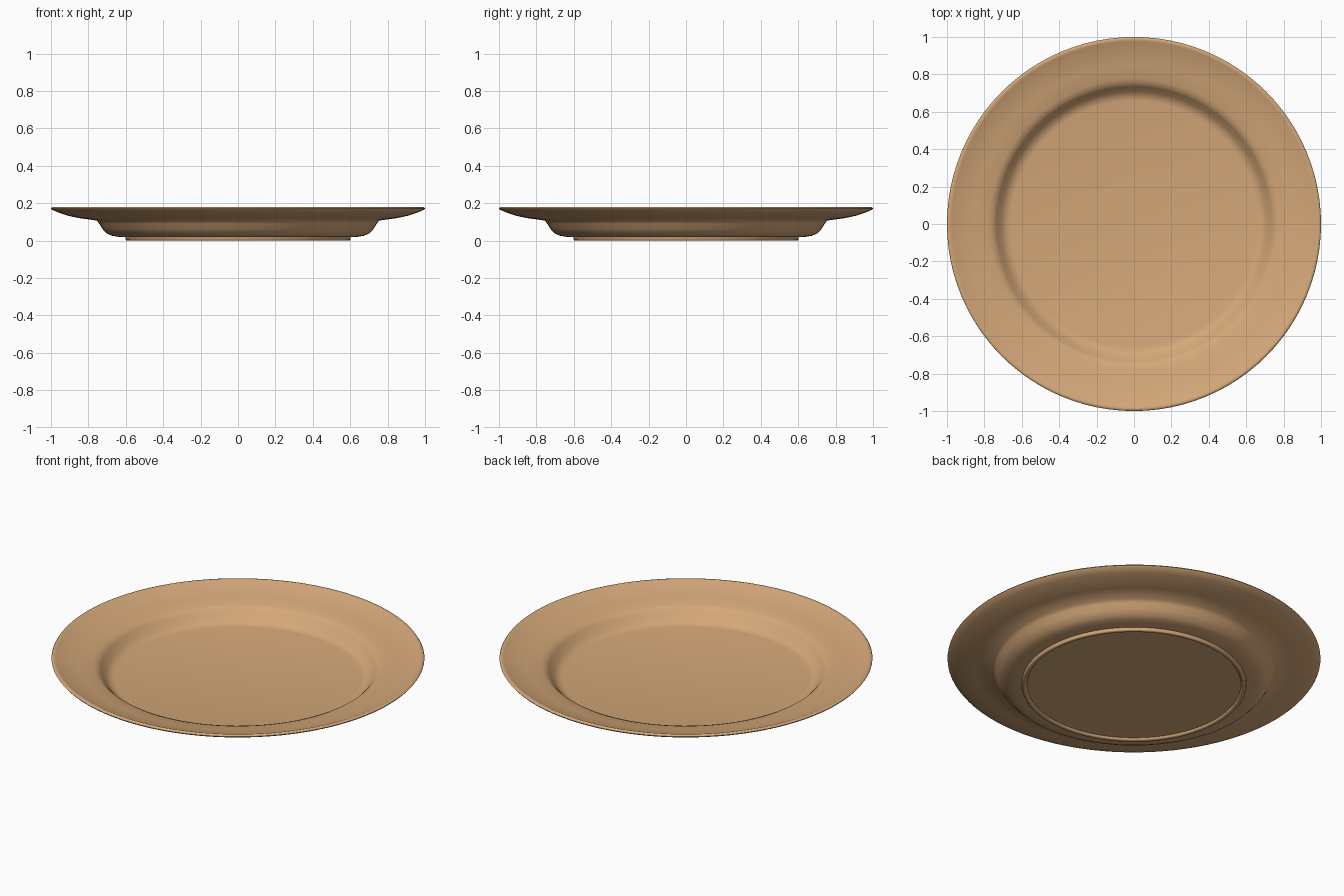
import bpy
import bmesh
import math

cube = bpy.data.objects.get("Cube")
if cube:
    bpy.data.objects.remove(cube, do_unlink=True)

# Warm tan glaze
glaze = bpy.data.materials.new("tan_glaze")
glaze.use_nodes = True
tan = (0.66, 0.39, 0.19, 1)
glaze.diffuse_color = tan
shader = next(n for n in glaze.node_tree.nodes if n.type == 'BSDF_PRINCIPLED')
shader.inputs["Base Color"].default_value = tan
shader.inputs["Roughness"].default_value = 0.5

# Half section (radius, height), from the middle of the floor over the lip to the base
floor = [(0, 0.05), (0.66, 0.05), (0.685, 0.055), (0.71, 0.073)]
rim_top = [(0.735, 0.105), (0.75, 0.12), (0.775, 0.13), (0.85, 0.142), (0.92, 0.157), (0.975, 0.176)]
lip = [(0.985, 0.18), (0.995, 0.179), (1, 0.172), (0.995, 0.165)]
underside = [(0.96, 0.15), (0.91, 0.133), (0.85, 0.12), (0.755, 0.107),
             (0.742, 0.09), (0.725, 0.062), (0.7, 0.037), (0.675, 0.026), (0.64, 0.02), (0.602, 0.018)]
foot = [(0.6, 0.004), (0.596, 0), (0.582, 0), (0.577, 0.004), (0.574, 0.012), (0, 0.012)]
profile = floor + rim_top + lip + underside + foot

# Plate: spin the section about the vertical axis
bm = bmesh.new()
verts = [bm.verts.new((r, 0, z)) for r, z in profile]
edges = [bm.edges.new(pair) for pair in zip(verts, verts[1:])]
bmesh.ops.spin(bm, geom=verts + edges, cent=(0, 0, 0), axis=(0, 0, 1),
               angle=math.tau, steps=96, use_merge=True)
bmesh.ops.remove_doubles(bm, verts=bm.verts, dist=0.0005)
bmesh.ops.recalc_face_normals(bm, faces=bm.faces)
mesh = bpy.data.meshes.new("plate")
bm.to_mesh(mesh)
bm.free()
mesh.materials.append(glaze)

plate = bpy.data.objects.new("plate", mesh)
bpy.context.collection.objects.link(plate)
bpy.ops.object.select_all(action='DESELECT')
plate.select_set(True)
bpy.context.view_layer.objects.active = plate
bpy.ops.object.shade_smooth_by_angle(angle=math.radians(50))
